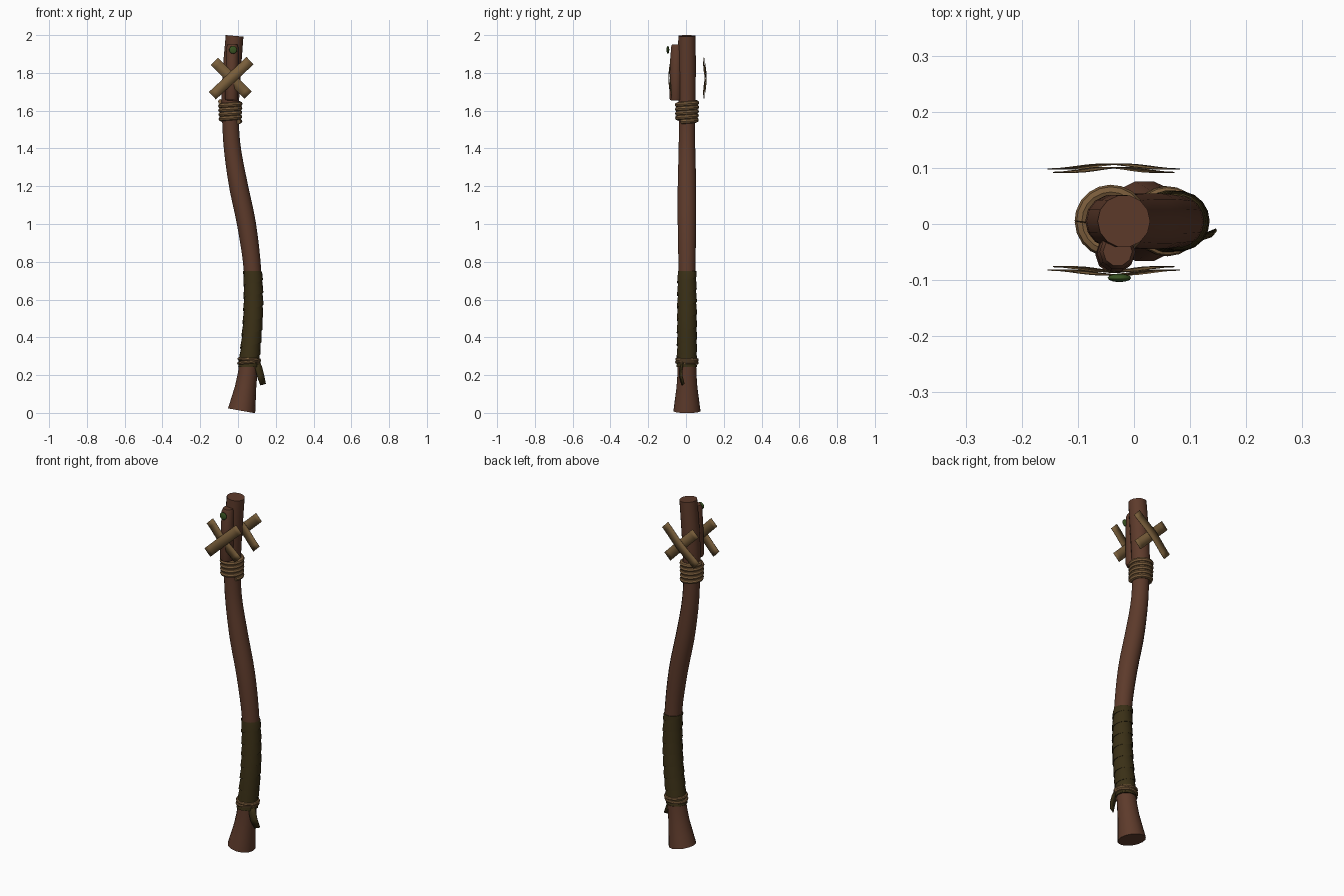
import bpy, math
from mathutils import Vector

if "Cube" in bpy.data.objects:
    bpy.data.objects.remove(bpy.data.objects["Cube"])


def material(name, rgb):
    m = bpy.data.materials.new(name)
    m.diffuse_color = (*rgb, 1)
    m.use_nodes = True
    m.node_tree.nodes["Principled BSDF"].inputs["Base Color"].default_value = m.diffuse_color
    return m


WOOD = material("brown wood", (0.11, 0.043, 0.024))
WRAP = material("dark leather", (0.042, 0.029, 0.008))
ROPE = material("tan rope", (0.19, 0.105, 0.043))
CLOTH = material("tan strip", (0.19, 0.112, 0.043))
GREEN = material("green bead", (0.04, 0.085, 0.016))

# Staff centre line: z, x, radius
KNOTS = [(0.011, 0.019, 0.073), (0.05, 0.026, 0.068), (0.14, 0.041, 0.056),
         (0.25, 0.056, 0.050), (0.5, 0.079, 0.048), (0.75, 0.077, 0.046),
         (1.0, 0.045, 0.050), (1.2, 0.003, 0.050), (1.4, -0.030, 0.045),
         (1.55, -0.040, 0.044), (1.68, -0.040, 0.047), (1.85, -0.030, 0.048),
         (1.996, -0.018, 0.047)]
Y0 = 0.005


def staff(z):
    """Smooth centre x and radius of the staff at height z."""
    z = min(max(z, KNOTS[0][0]), KNOTS[-1][0])
    n = len(KNOTS)
    i = max(k for k in range(n - 1) if KNOTS[k][0] <= z)
    a, b = KNOTS[i], KNOTS[i + 1]
    p, q = KNOTS[max(i - 1, 0)], KNOTS[min(i + 2, n - 1)]
    h = b[0] - a[0]
    t = (z - a[0]) / h
    out = []
    for c in (1, 2):
        ma = (b[c] - p[c]) / (b[0] - p[0]) * h
        mb = (q[c] - a[c]) / (q[0] - a[0]) * h
        out.append((2*t**3 - 3*t*t + 1) * a[c] + (t**3 - 2*t*t + t) * ma
                   + (3*t*t - 2*t**3) * b[c] + (t**3 - t*t) * mb)
    return out


def make(name, verts, faces, mat, angle=40):
    me = bpy.data.meshes.new(name)
    me.from_pydata([tuple(v) for v in verts], [], faces)
    me.materials.append(mat)
    ob = bpy.data.objects.new(name, me)
    bpy.context.collection.objects.link(ob)
    bpy.ops.object.select_all(action='DESELECT')
    bpy.context.view_layer.objects.active = ob
    ob.select_set(True)
    bpy.ops.object.mode_set(mode='EDIT')
    bpy.ops.mesh.select_all(action='SELECT')
    bpy.ops.mesh.normals_make_consistent(inside=False)
    bpy.ops.object.mode_set(mode='OBJECT')
    bpy.ops.object.shade_smooth_by_angle(angle=math.radians(angle))
    return ob


def tube(name, pts, radii, sides, mat, ref):
    """Capped tube along a path; ref fixes the twist of the rings."""
    verts, faces, n = [], [], len(pts)
    for i, p in enumerate(pts):
        t = (pts[min(i + 1, n - 1)] - pts[max(i - 1, 0)]).normalized()
        u = ref.cross(t).normalized()
        v = t.cross(u)
        for k in range(sides):
            a = 2 * math.pi * k / sides
            verts.append(p + radii[i] * (math.cos(a) * u + math.sin(a) * v))
    for i in range(n - 1):
        for k in range(sides):
            j = (k + 1) % sides
            faces.append((i*sides + k, i*sides + j, (i+1)*sides + j, (i+1)*sides + k))
    faces += [tuple(range(sides)), tuple(range((n-1)*sides, n*sides))]
    return make(name, verts, faces, mat)


def thicken(ob, t):
    m = ob.modifiers.new("thickness", 'SOLIDIFY')
    m.thickness, m.offset = t, 0


# Curved staff
zs = [KNOTS[0][0] + (KNOTS[-1][0] - KNOTS[0][0]) * i / 32 for i in range(33)]
tube("staff", [Vector((staff(z)[0], Y0, z)) for z in zs],
     [staff(z)[1] for z in zs], 14, WOOD, Vector((0, 1, 0)))

# Small side stick on the front of the head
prof = [(1.655, 0.030), (1.665, 0.034), (1.80, 0.034), (1.935, 0.032), (1.95, 0.026)]
tube("side_stick",
     [Vector((-0.035 + (z - 1.655) * 0.02, -0.055 + (z - 1.655) * 0.02, z)) for z, r in prof],
     [r for z, r in prof], 10, WOOD, Vector((0, 1, 0)))

# Overlapping spiral grip
lo, hi, pitch, seg = 0.243, 0.75, 0.066, 18
verts, faces = [], []
steps = int((hi - lo + pitch) / pitch * seg)
for i in range(steps + 1):
    a = 2 * math.pi * i / seg
    s = lo - pitch + pitch * i / seg
    for dz, dr in ((0.004, -0.002), (0, 0.0065), (pitch * 0.5, 0.0045), (pitch * 1.08, 0.001)):
        z = min(max(s + dz, lo), hi)
        x, r = staff(z)
        verts.append((x + (r + dr) * math.cos(a), Y0 + (r + dr) * math.sin(a), z))
for i in range(steps):
    for k in range(3):
        b = i * 4 + k
        faces.append((b, b + 4, b + 5, b + 1))
make("grip_wrap", verts, faces, WRAP, 30)


# Rope bindings
def coil(name, z0, z1, turns, thick, tilt=0.0):
    pts, n = [], int(turns * 20)
    for i in range(n + 1):
        a = 2 * math.pi * i / 20 - 0.6
        z = z0 + (z1 - z0) * i / n
        x, r = staff(z)
        r += thick * 0.45
        pts.append(Vector((x + r * math.cos(a), Y0 + r * math.sin(a),
                           z + tilt * math.cos(a))))
    tube(name, pts, [thick] * len(pts), 8, ROPE, Vector((0, 0, 1)))


coil("head_rope", 1.542, 1.648, 4.6, 0.013)
coil("grip_rope_lower", 0.262, 0.272, 1.2, 0.009, 0.004)
coil("grip_rope_upper", 0.280, 0.284, 1.2, 0.009, -0.004)

# Loose end of the grip wrap
verts, faces = [], []
for x, y, z, w in ((0.098, -0.020, 0.275, 0.014), (0.110, -0.026, 0.235, 0.018),
                   (0.120, -0.027, 0.195, 0.018), (0.133, -0.016, 0.150, 0.014)):
    verts += [(x - w, y - 0.006, z - 0.004), (x + w, y + 0.006, z + 0.004)]
for i in range(3):
    faces.append((2*i, 2*i + 1, 2*i + 3, 2*i + 2))
thicken(make("wrap_tail", verts, faces, WRAP), 0.005)


# Crossed cloth strips on the front and back of the head
def strip(name, half, slope, side, gap):
    d = Vector((1, 0, slope)).normalized()
    w = Vector((-d.z, 0, d.x)) * 0.027
    verts, faces, n = [], [], 10
    for i in range(n + 1):
        t = 2 * i / n - 1
        y = 0.008 + side * (gap + 0.0045 * (1 + math.cos(math.pi * t)))
        c = Vector((-0.036, y, 1.772)) + d * half * t
        verts += [c - w, c + w]
    for i in range(n):
        faces.append((2*i, 2*i + 1, 2*i + 3, 2*i + 2))
    thicken(make(name, verts, faces, CLOTH), 0.002)


for label, side in (("front", -1), ("back", 1)):
    strip(label + "_strip_outer", 0.136, 0.93, side, 0.090)
    strip(label + "_strip_inner", 0.126, -1.0, side, 0.084)

# Green bead near the top of the side stick
bpy.ops.mesh.primitive_uv_sphere_add(segments=12, ring_count=8, radius=0.021,
                                     location=(-0.026, -0.096, 1.922))
bead = bpy.context.object
bead.name = "green_bead"
bead.scale = (1, 0.36, 1)
bead.data.materials.append(GREEN)
bpy.ops.object.shade_smooth_by_angle(angle=math.radians(50))
